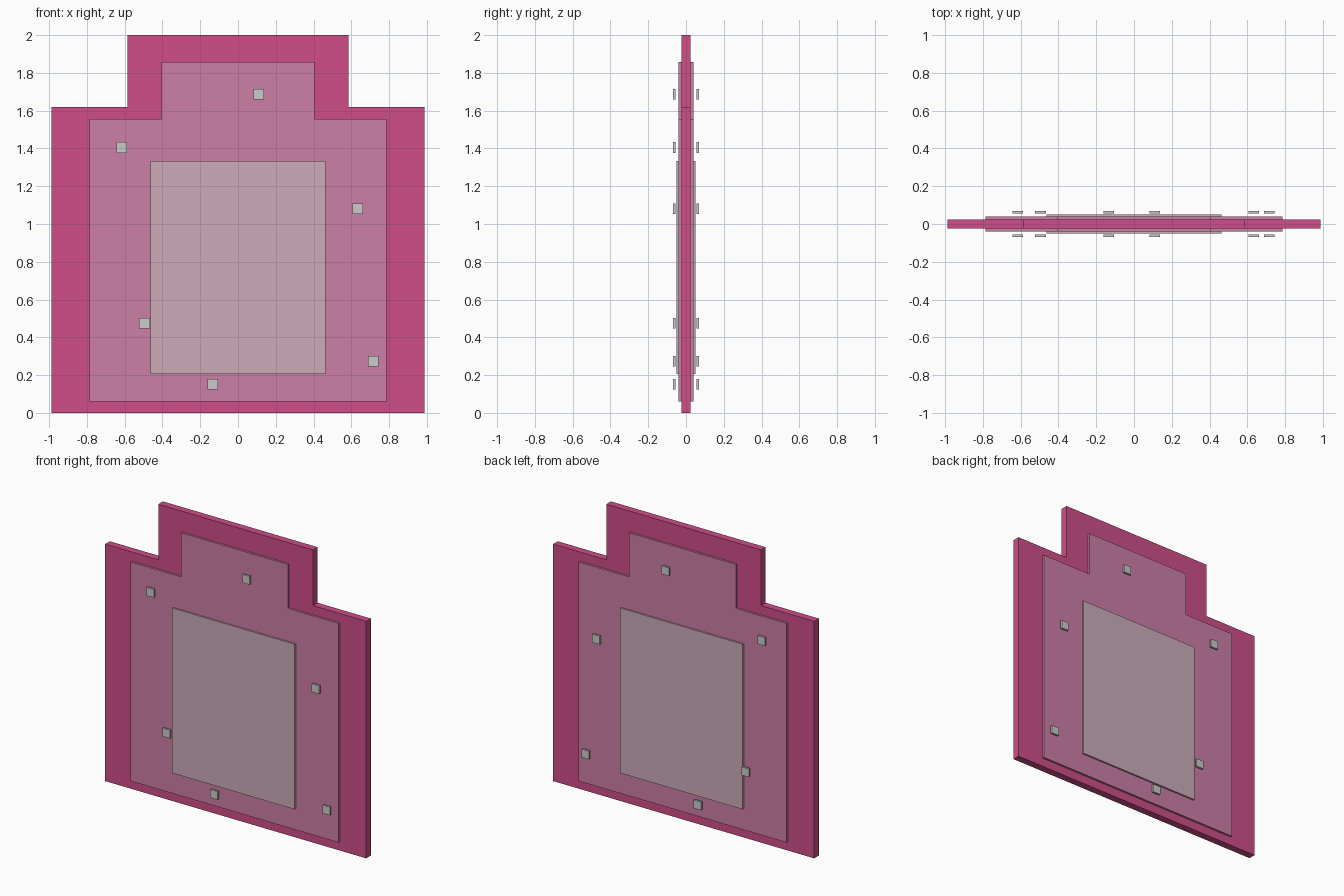
import bpy

if "Cube" in bpy.data.objects:
    bpy.data.objects.remove(bpy.data.objects["Cube"])


def make_material(name, rgb):
    mat = bpy.data.materials.new(name)
    mat.diffuse_color = (*rgb, 1.0)
    mat.use_nodes = True
    mat.node_tree.nodes["Principled BSDF"].inputs["Base Color"].default_value = mat.diffuse_color
    return mat


def stepped(half_w, bottom, shoulder, half_top, top):
    """Outline of a panel with a narrower tab on top, symmetric in x."""
    right = [(half_w, bottom), (half_w, shoulder), (half_top, shoulder), (half_top, top)]
    return right + [(-x, z) for x, z in reversed(right)]


def rect(cx, cz, hw, hh):
    return [(cx + hw, cz - hh), (cx + hw, cz + hh), (cx - hw, cz + hh), (cx - hw, cz - hh)]


def slab(name, outline, y0, y1, mat=None):
    """Extrude an x-z outline from y0 to y1."""
    n = len(outline)
    verts = [(x, y, z) for y in (y0, y1) for x, z in outline]
    faces = [tuple(reversed(range(n))), tuple(range(n, 2 * n))]
    faces += [(i, (i + 1) % n, n + (i + 1) % n, n + i) for i in range(n)]
    # outline runs counter-clockwise seen from the front, so flip every face outward
    faces = [tuple(reversed(f)) for f in faces]
    mesh = bpy.data.meshes.new(name)
    mesh.from_pydata(verts, [], faces)
    if mat:
        mesh.materials.append(mat)
    obj = bpy.data.objects.new(name, mesh)
    bpy.context.collection.objects.link(obj)
    return obj


# Nested panels, each thicker and paler than the one around it
slab("outer_panel", stepped(0.987, 0.0, 1.62, 0.585, 2.0), -0.025, 0.025,
     make_material("magenta", (0.62, 0.075, 0.25)))
slab("middle_panel", stepped(0.787, 0.06, 1.557, 0.404, 1.858), -0.039, 0.039,
     make_material("dusty_pink", (0.61, 0.21, 0.38)))
slab("inner_panel", rect(0.0, 0.769, 0.464, 0.564), -0.051, 0.051,
     make_material("pale_pink", (0.61, 0.41, 0.49)))

# Small grey chips floating just off the front and back
chips = [(0.109, 1.687), (-0.616, 1.405), (0.633, 1.08),
         (-0.495, 0.475), (0.715, 0.273), (-0.134, 0.152)]
for i, (x, z) in enumerate(chips, 1):
    for side, y in (("front", -0.062), ("back", 0.062)):
        slab(f"{side}_chip_{i}", rect(x, z, 0.028, 0.028), y - 0.007, y + 0.007)
